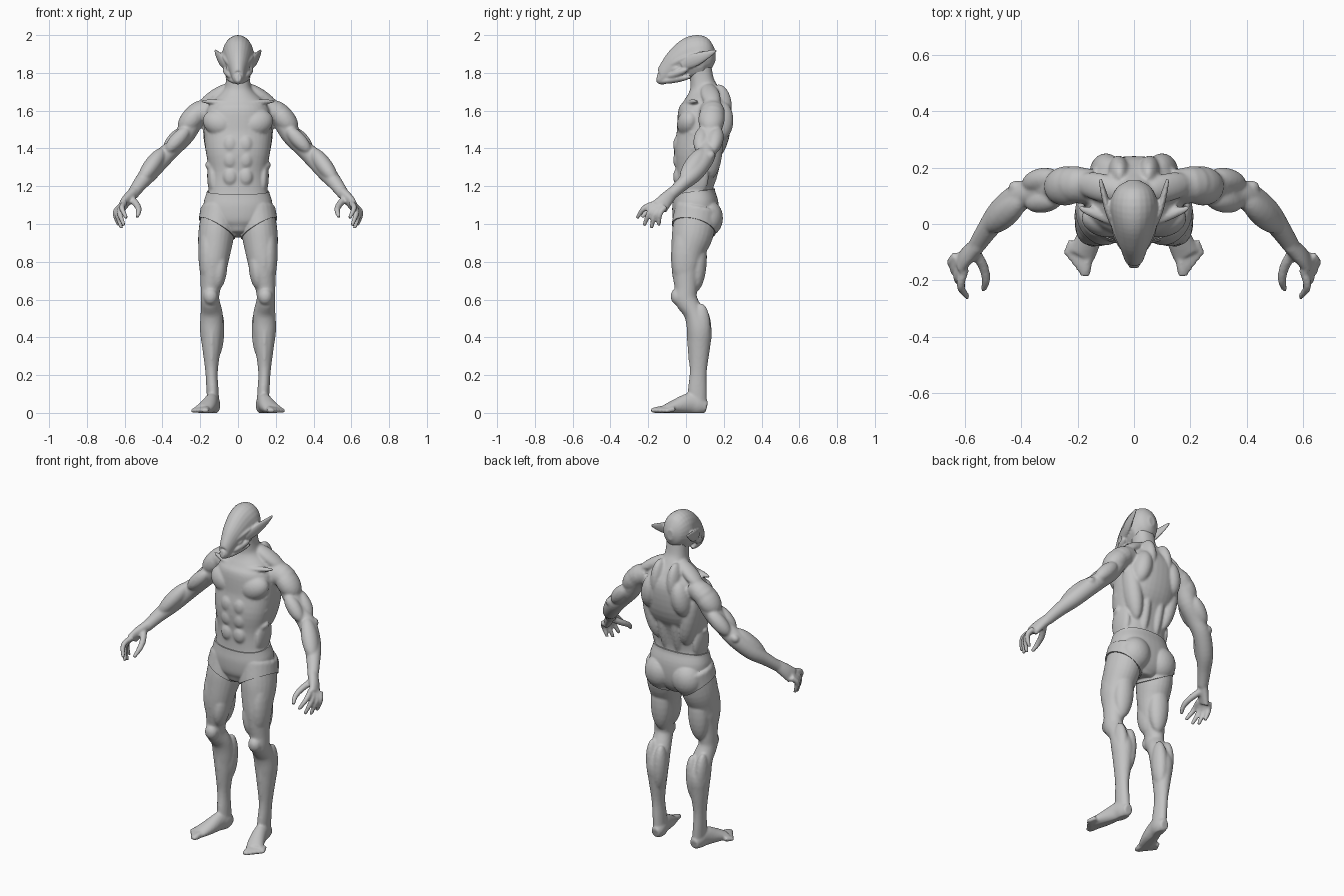
import bpy
import bmesh
import math
from mathutils import Vector, Matrix

old_cube = bpy.data.objects.get("Cube")
if old_cube:
    bpy.data.objects.remove(old_cube, do_unlink=True)

CM = 0.01  # all anatomy below is given in hundredths of a unit


def make_material(name, colour):
    material = bpy.data.materials.new(name)
    material.use_nodes = True
    material.diffuse_color = colour
    material.node_tree.nodes["Principled BSDF"].inputs["Base Color"].default_value = colour
    return material


def catmull(p, q, r, s, t):
    return 0.5 * (2 * q + (r - p) * t + (2 * p - 5 * q + 4 * r - s) * t ** 2
                  + (3 * q - p - 3 * r + s) * t ** 3)


def tube(bm, rings, power=2, sides=24, steps=4):
    """Smooth loft through rings of (x, y, z, half width, half depth)."""
    keys = [Vector(r) for r in rings]
    keys = [2 * keys[0] - keys[1]] + keys + [2 * keys[-1] - keys[-2]]
    path = [catmull(*keys[i:i + 4], k / steps)
            for i in range(len(keys) - 3) for k in range(steps)] + [keys[-2]]
    loops = []
    for i, point in enumerate(path):
        ahead, behind = path[min(i + 1, len(path) - 1)], path[max(i - 1, 0)]
        tangent = (ahead - behind).to_3d().normalized()
        across = Vector((1, 0, 0))
        across = (across - tangent * across.dot(tangent)).normalized()
        depth = tangent.cross(across)
        loop = []
        for k in range(sides):
            angle = math.tau * k / sides
            c, s = math.cos(angle), math.sin(angle)
            c = math.copysign(abs(c) ** (2 / power), c)
            s = math.copysign(abs(s) ** (2 / power), s)
            spot = point.to_3d() + across * c * point[3] + depth * s * point[4]
            loop.append(bm.verts.new(spot * CM))
        loops.append(loop)
    for low, high in zip(loops, loops[1:]):
        for k in range(sides):
            n = (k + 1) % sides
            bm.faces.new((low[k], low[n], high[n], high[k]))
    bm.faces.new(loops[0][::-1])
    bm.faces.new(loops[-1])


def muscle(bm, label, start, end, width, thickness):
    """Ellipsoid stretched between two points, its thickness facing forward."""
    start, end = Vector(start) * CM, Vector(end) * CM
    axis = (end - start).normalized()
    side = axis.cross(Vector((0, -1, 0))).normalized()
    front = axis.cross(side)
    frame = Matrix((side * width * CM, front * thickness * CM,
                    (end - start) / 2)).transposed().to_4x4()
    frame.translation = (start + end) / 2
    bmesh.ops.create_icosphere(bm, subdivisions=3, radius=1, matrix=frame)


def mirror(bm):
    copy = bmesh.ops.duplicate(bm, geom=bm.verts[:] + bm.edges[:] + bm.faces[:])
    for item in copy["geom"]:
        if isinstance(item, bmesh.types.BMVert):
            item.co.x *= -1


def add_object(bm, name, material):
    bmesh.ops.recalc_face_normals(bm, faces=bm.faces[:])
    mesh = bpy.data.meshes.new(name)
    bm.to_mesh(mesh)
    bm.free()
    mesh.materials.append(material)
    obj = bpy.data.objects.new(name, mesh)
    bpy.context.scene.collection.objects.link(obj)
    return obj


def apply_modifiers(obj, material):
    graph = bpy.context.evaluated_depsgraph_get()
    mesh = bpy.data.meshes.new_from_object(obj.evaluated_get(graph))
    obj.modifiers.clear()
    obj.data = mesh
    mesh.materials.clear()
    mesh.materials.append(material)
    mesh.shade_smooth()


def fuse(obj, voxel, repeats, material):
    """Melt the overlapping forms into one skin."""
    remesh = obj.modifiers.new("fuse", 'REMESH')
    remesh.mode = 'VOXEL'
    remesh.voxel_size = voxel
    smooth = obj.modifiers.new("soften", 'SMOOTH')
    smooth.factor = 0.5
    smooth.iterations = repeats
    apply_modifiers(obj, material)


skin = make_material("grey skin", (0.55, 0.55, 0.55, 1))
body = bmesh.new()

# Leg and foot
tube(body, [(10, 6, 108, 9, 11), (11.5, 3.5, 95, 9.5, 11), (12.5, 1, 85, 8.5, 9),
            (13.3, 0, 75, 7, 7.5), (14.5, 0, 66, 5.3, 6), (14.8, 0, 60, 4.9, 6),
            (14, 4, 53, 5.8, 5.3), (14, 7, 44, 6.2, 6.5), (14, 7, 35, 5, 5.8),
            (14, 6.5, 22, 3.3, 4.5), (13.5, 6, 12, 3.2, 5), (13, 6, 4, 3.2, 5)])
tube(body, [(13, 11, 3, 2.5, 3), (13, 7, 4, 3.7, 5), (14, 2, 5, 3.8, 5.5),
            (16, -5, 3.5, 4.5, 4), (18.5, -11, 2, 4.8, 2.3)])
for i in range(5):
    t = i / 4
    root = Vector((16, -9, 2)).lerp(Vector((22, -6, 2)), t)
    tip = Vector((17.5, -18.5, 1.3)).lerp(Vector((24, -11, 1)), t)
    size = 1.9 - 0.6 * t
    tube(body, [(*root, size, size), (*root.lerp(tip, 0.6), size, size), (*tip, size, 1)], sides=12)
muscle(body, "outer thigh", (16, 1, 101), (16, -1, 67), 5, 7.5)
muscle(body, "inner thigh", (9, -1, 88), (11, -2, 65), 4.3, 6)
muscle(body, "front thigh", (13, -2, 98), (14, -2, 66), 4.5, 6)
muscle(body, "hamstring", (12, 7, 95), (13, 5, 64), 6, 5)
muscle(body, "kneecap", (14.5, -5, 66), (14.5, -4, 57), 3.8, 3.6)
muscle(body, "inner calf", (10.5, 9, 56), (12, 8, 28), 4, 5)
muscle(body, "outer calf", (17, 8, 58), (15.5, 8, 32), 3.6, 5)
muscle(body, "shin", (14, 2, 57), (14, 4, 18), 2, 2.4)
muscle(body, "ankle", (10.5, 5, 9), (16.5, 7, 8), 1.8, 1.8)
muscle(body, "glute", (8, 12, 112), (10, 11, 94), 8.3, 7.3)

# Arm
tube(body, [(15, 13, 160, 6, 7), (22, 14, 158, 6, 6.5), (27.5, 13, 148, 5.2, 5.6),
            (33.5, 11.5, 141, 4.6, 5), (40, 10, 135, 5, 5), (47, 4.5, 127, 4.7, 4.7),
            (52, -2, 121, 3.8, 3.6), (56, -8, 115.5, 3, 3)])
muscle(body, "deltoid", (18, 14, 163), (30.5, 13, 148), 6, 7)
muscle(body, "biceps", (26, 9, 151), (38, 7, 138), 4, 4)
muscle(body, "triceps", (27, 17, 151), (39, 14, 138), 4.3, 4.3)
muscle(body, "forearm", (39, 10, 140), (52, -2, 122), 4.4, 5)
muscle(body, "elbow", (40, 14, 138), (44, 12, 135), 2.4, 2.4)

# Hand
tube(body, [(55, -7, 117, 2.8, 3), (59, -11, 112.5, 2.6, 4), (61.5, -14, 109, 2, 4.6)])
for i in range(4):
    t = i / 3
    root = Vector((60, -16, 111)).lerp(Vector((63, -11, 109)), t)
    tip = Vector((59, -26, 103)).lerp(Vector((63, -14.5, 99)), t)
    tip.z -= 3 * math.sin(math.pi * t)
    knuckle = root.lerp(tip, 0.5) + Vector((2, -1, 1.5))
    tube(body, [(*root, 1.6, 1.6), (*knuckle, 1.5, 1.5), (*tip, 1, 1)], sides=12)
tube(body, [(57, -9, 114, 2, 2), (53.5, -15, 110, 1.8, 1.8), (52.5, -20, 107, 1.5, 1.5),
            (53.5, -23.5, 103.5, 1, 1)], sides=12)

# Chest, belly and back muscles
muscle(body, "chest plate", (3, -1, 150), (18, 3, 157), 6.8, 5.6)
for z in (125, 134, 142):
    muscle(body, "abdominal", (4, -4, z - 5), (4, -4, z + 5), 3.9, 2.8)
    muscle(body, "rib", (10, 0, z + 3), (17, 6, z + 7), 2.4, 3)
muscle(body, "lower belly", (3, -1, 106), (4, -2, 121), 5, 3.5)
muscle(body, "oblique", (13, 4, 114), (14, 6, 134), 2.8, 7)
muscle(body, "lat", (16, 14, 158), (9, 13, 124), 5, 6)
muscle(body, "shoulder blade", (8, 19, 165), (12, 18, 144), 5.5, 6.6)
muscle(body, "upper back", (5, 17, 174), (6, 19, 152), 4, 6.3)
muscle(body, "spine muscle", (4, 10, 114), (5, 17, 154), 3.5, 5)
muscle(body, "trapezius", (3, 11, 174), (21, 15, 162), 3.4, 5)
muscle(body, "collar bone", (1, -1, 164), (20, 6, 165), 1.4, 2)
muscle(body, "neck strap", (5, 8, 180), (1.5, 2, 164), 1.6, 1.8)
mirror(body)

# Trunk and neck
tube(body, [(0, 4, 95, 6, 8), (0, 5, 101, 15, 11), (0, 5, 110, 17.5, 11.5),
            (0, 4.5, 118, 15.5, 10), (0, 5, 127, 15, 10.5), (0, 6, 138, 17, 12.5),
            (0, 9, 148, 18, 14), (0, 10, 160, 17, 14), (0, 10, 166, 13, 11),
            (0, 9.5, 171, 8, 8), (0, 8.5, 176, 6.3, 6.3), (0, 7, 186, 6, 6)], power=2.3, sides=40)
body = add_object(body, "body", skin)
fuse(body, 0.007, 4, skin)
for vert in body.data.vertices:
    vert.co.z = max(vert.co.z, 0)

# Head with muzzle, brows, cheeks, eyes and swept ears
head = bmesh.new()
muscle(head, "brow", (1.5, -12, 181.5), (8, 2, 189), 1.5, 2)
muscle(head, "cheek", (3, -10, 177.5), (7.5, 1, 182), 1.8, 2)
muscle(head, "jaw", (1, -14, 175), (6, 3, 178), 1.6, 2)
muscle(head, "eye", (3.5, -8, 181), (6, -4, 183), 1.2, 1.2)
muscle(head, "nostril", (0.5, -15, 178), (2, -12, 179), 1, 1)
tube(head, [(6, -2, 184, 1.5, 3), (9, 5, 187, 1.4, 3.5), (11, 12, 190, 1, 2),
            (12, 16, 192, 0.6, 0.6)], sides=12)
mirror(head)
tube(head, [(0, -15.5, 177.5, 1.5, 2), (0, -13, 177.5, 3, 4), (0, -9, 181, 4.5, 6.2),
            (0, -4, 184.5, 6.3, 8.8), (0, 2, 187.2, 7.8, 11.3), (0, 8, 189, 8.4, 11.2),
            (0, 13, 189, 6, 7.5), (0, 15.5, 189, 2, 3)])
head = add_object(head, "head", skin)
fuse(head, 0.005, 3, skin)

# Briefs: a shell cut from the body by a waist plane and two leg planes
shell = bmesh.new()
shell.from_mesh(body.data)
cuts = [((0, 0, 1.165), (0, -0.15, 1))]
cuts += [((0, 0, 0.92), (side * 0.6, -0.25, -1)) for side in (1, -1)]
for spot, normal in cuts:
    bmesh.ops.bisect_plane(shell, geom=shell.verts[:] + shell.edges[:] + shell.faces[:],
                           plane_co=spot, plane_no=normal, clear_outer=True)
briefs = add_object(shell, "briefs", skin)
solid = briefs.modifiers.new("cloth", 'SOLIDIFY')
solid.thickness = 0.008
solid.offset = 1
apply_modifiers(briefs, skin)
briefs.data.set_sharp_from_angle(angle=math.radians(50))
